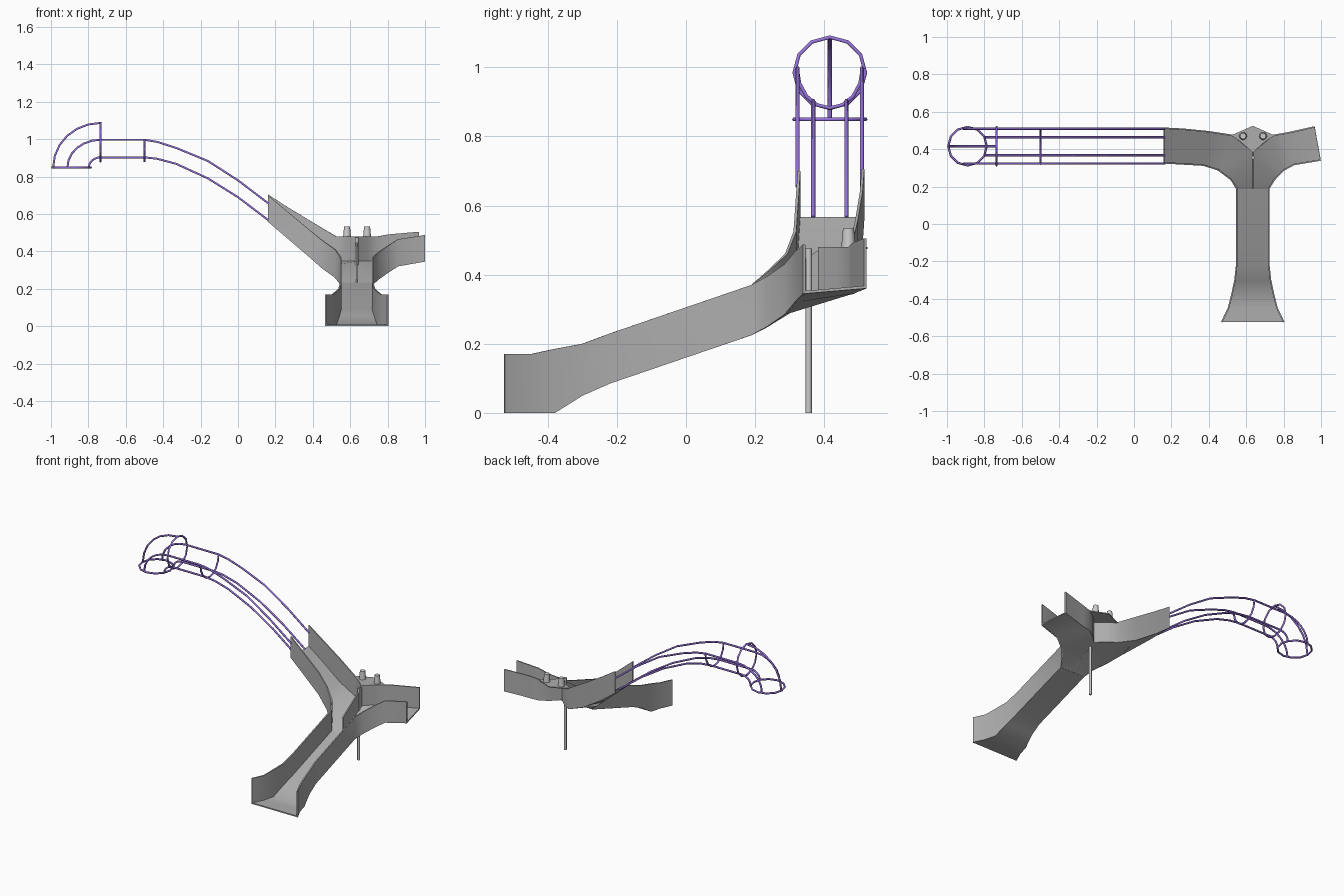
import bpy, bmesh, math

if "Cube" in bpy.data.objects:
    bpy.data.objects.remove(bpy.data.objects["Cube"])

CX = 0.635  # centre line of the junction


def material(name, rgb):
    m = bpy.data.materials.new(name)
    m.diffuse_color = (*rgb, 1)
    m.use_nodes = True
    m.node_tree.nodes["Principled BSDF"].inputs["Base Color"].default_value = m.diffuse_color
    return m


purple = material("purple_rail", (0.32, 0.18, 0.74))
grey = material("dark_grey", (0.42, 0.42, 0.42))


def make(name, bm, mat=None):
    bmesh.ops.recalc_face_normals(bm, faces=bm.faces)
    me = bpy.data.meshes.new(name)
    bm.to_mesh(me)
    bm.free()
    if mat:
        me.materials.append(mat)
    ob = bpy.data.objects.new(name, me)
    bpy.context.collection.objects.link(ob)
    return ob


def strip(name, side_a, side_b, thick=0.008):
    """Thin sheet between two point rows."""
    bm = bmesh.new()
    a = [bm.verts.new(p) for p in side_a]
    b = [bm.verts.new(p) for p in side_b]
    for i in range(len(a) - 1):
        bm.faces.new((a[i], a[i + 1], b[i + 1], b[i]))
    ob = make(name, bm, grey)
    mod = ob.modifiers.new("thickness", 'SOLIDIFY')
    mod.thickness = thick
    mod.offset = 0
    mod.use_even_offset = True


def low(path):
    return [(x, y, z + 0.004) for x, y, z, t in path]


def wall(name, path):
    strip(name, [(x, y, z) for x, y, z, t in path], [(x, y, t) for x, y, z, t in path])


def flip(path):
    return [(2 * CX - p[0],) + tuple(p[1:]) for p in path]


def cone(name, x, y, z0, z1, r0, r1, n=12):
    bm = bmesh.new()
    bmesh.ops.create_cone(bm, cap_ends=True, segments=n, radius1=r0, radius2=r1, depth=z1 - z0)
    bmesh.ops.translate(bm, verts=bm.verts, vec=(x, y, (z0 + z1) / 2))
    make(name, bm)


def rail(name, pts, cyclic=False):
    cu = bpy.data.curves.new(name, 'CURVE')
    cu.dimensions = '3D'
    cu.bevel_depth = 0.006
    cu.bevel_resolution = 1
    cu.use_fill_caps = True
    sp = cu.splines.new('POLY')
    sp.points.add(len(pts) - 1)
    for q, p in zip(sp.points, pts):
        q.co = (*p, 1)
    sp.use_cyclic_u = cyclic
    cu.materials.append(purple)
    ob = bpy.data.objects.new(name, cu)
    bpy.context.collection.objects.link(ob)


# Edge paths of the channels: x, y, bottom z, top z
chute = [(0.549, 0.19, 0.225, 0.37), (0.549, -0.22, 0.085, 0.23), (0.54, -0.30, 0.05, 0.20),
         (0.523, -0.38, 0.0, 0.185), (0.505, -0.45, 0.0, 0.17), (0.469, -0.525, 0.0, 0.17)]
left_front = [(0.16, 0.327, 0.56, 0.70), (0.37, 0.315, 0.38, 0.525), (0.45, 0.29, 0.31, 0.46),
              (0.52, 0.237, 0.26, 0.41), chute[0]]
left_back = [(0.16, 0.512, 0.56, 0.705), (0.26, 0.507, 0.485, 0.64), (0.40, 0.493, 0.395, 0.555),
             (0.525, 0.474, 0.342, 0.48)]
right_front = [(0.998, 0.342, 0.345, 0.487), (0.855, 0.318, 0.32, 0.465), (0.80, 0.288, 0.285, 0.43),
               (0.75, 0.237, 0.25, 0.395), flip(chute)[0]]
right_back = [(0.966, 0.519, 0.36, 0.505), (0.85, 0.493, 0.35, 0.495), (0.80, 0.483, 0.345, 0.49),
              (0.745, 0.474, 0.342, 0.48)]
apex = (CX, 0.385, 0.34, 0.48)
mouth = (CX, 0.19, 0.225, 0.37)

# Channel walls; the back walls fold inward to meet at the apex
wall("left_outer_wall", left_front + chute[1:])
wall("right_outer_wall", right_front + flip(chute)[1:])
bend_pt = (0.578, 0.44, 0.34, 0.48)
wall("left_back_wall", left_back + [bend_pt, apex])
wall("right_back_wall", right_back + [flip([bend_pt])[0], apex])

# Channel floors
strip("chute_floor", low(chute), low(flip(chute)))
for side, f, b in (("left", left_front, left_back), ("right", right_front, right_back)):
    strip(side + "_arm_floor", low(f), low([b[0], b[2], b[3], apex, mouth]))

# Top plate bridging the two back walls
strip("junction_plate", [(CX, 0.525, 0.477), (0.525, 0.476, 0.477)],
      [(0.745, 0.476, 0.477), (CX, 0.385, 0.477)], 0.006)

# Divider fin, support pole and two knobs
wall("divider_fin", [(CX, 0.39, 0.34, 0.475), (CX, 0.19, 0.225, 0.345)])
cone("support_pole", CX, 0.355, 0.0, 0.475, 0.009, 0.009)
for i, x in enumerate((0.583, 0.69)):
    cone(f"knob_{i + 1}", x, 0.47, 0.478, 0.533, 0.021, 0.016)

# Smooth the sheet metal, keeping hard edges
bpy.ops.object.select_all(action='SELECT')
bpy.context.view_layer.objects.active = bpy.context.scene.objects["left_outer_wall"]
bpy.ops.object.convert(target='MESH')
bpy.ops.object.shade_smooth_by_angle(angle=math.radians(40))

# Tube frame: hoops
YC, R = 0.416, 0.103
ring = [(math.cos(k * math.pi / 6), math.sin(k * math.pi / 6)) for k in range(12)]
rail("entry_hoop", [(-0.890 + R * c, YC + R * s, 0.849) for c, s in ring], True)
rail("bend_hoop", [(-0.735, YC + R * c, 0.984 + R * s) for c, s in ring], True)
rail("half_hoop", [(-0.5, YC + 0.095 * math.cos(a), 0.998 - 0.116 * math.sin(a))
                   for a in [k * math.pi / 8 for k in range(9)]])


def bend(y, x0, z1):
    """Quarter-ellipse from the entry hoop up to the bend hoop."""
    return [(-0.735 + (x0 + 0.735) * math.cos(k * math.pi / 12), y,
             0.85 + (z1 - 0.85) * math.sin(k * math.pi / 12)) for k in range(7)]


# Tube frame: rails
upper = [(-0.5, 0.997), (-0.43, 0.985), (-0.33, 0.953), (-0.16, 0.883), (0.0, 0.78), (0.165, 0.655)]
lower = [(-0.5, 0.903), (-0.43, 0.895), (-0.33, 0.868), (-0.16, 0.79), (0.0, 0.69), (0.165, 0.565)]
rail("crown_rail", bend(YC, -0.988, 1.087))
for s, side in ((-1, "front"), (1, "back")):
    y = YC + s * 0.093
    rail(side + "_upper_rail", bend(y, -0.912, 0.997) + [(x, y, z) for x, z in upper])
    y = YC + s * 0.048
    rail(side + "_lower_rail", bend(y, -0.797, 0.903) + [(x, y, z) for x, z in lower])
